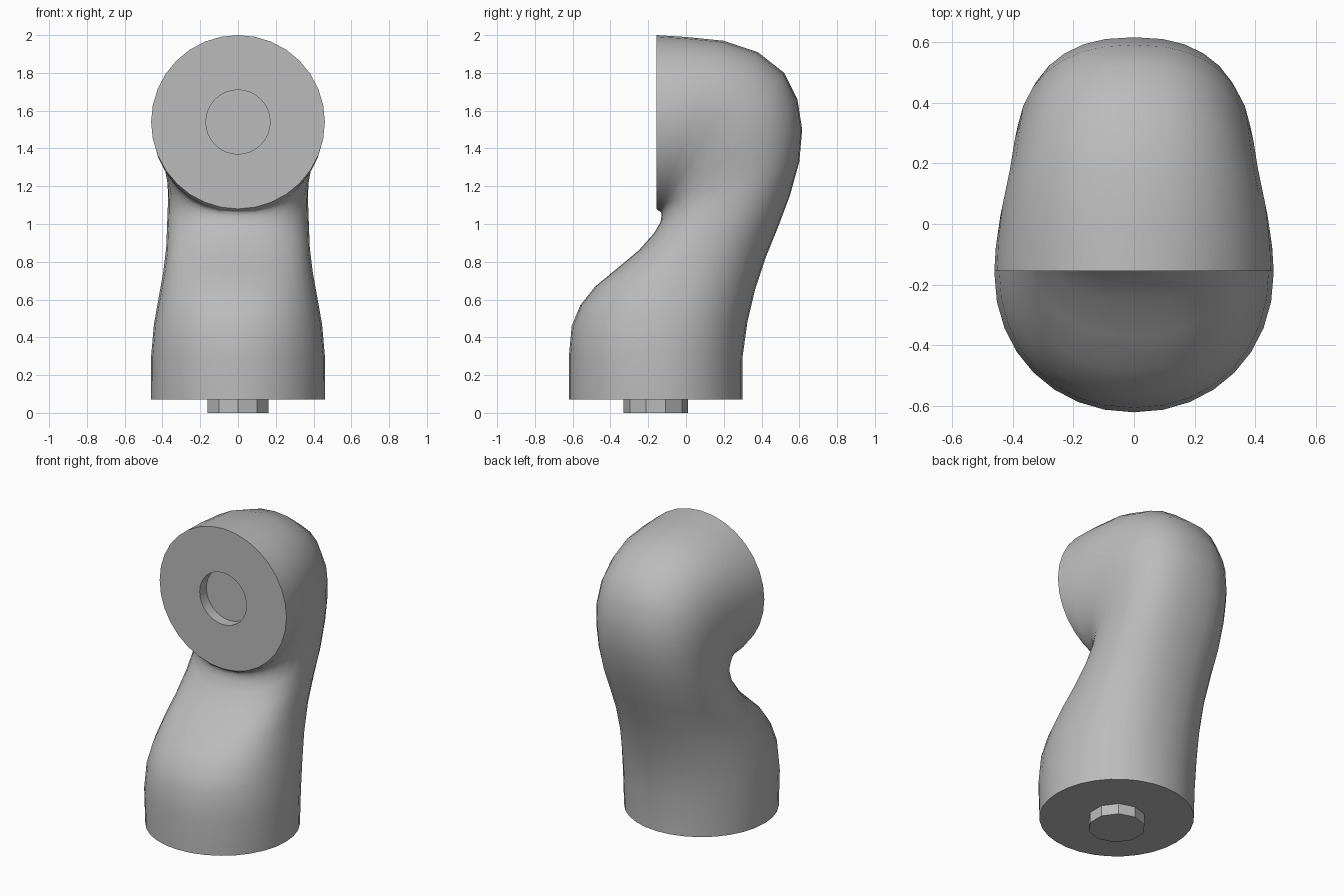
import bpy, bmesh, math
from mathutils import Vector

cube = bpy.data.objects.get("Cube")
if cube:
    bpy.data.objects.remove(cube, do_unlink=True)

grey = bpy.data.materials.new("plain grey")
grey.use_nodes = True
colour = (0.5, 0.5, 0.5, 1)
grey.diffuse_color = colour
grey.node_tree.nodes["Principled BSDF"].inputs["Base Color"].default_value = colour

SIDES = 32


def loft(name, rings, sides=SIDES):
    """Skin rings given as (front y, front z, back y, back z, half width, squareness)."""
    bm = bmesh.new()
    loops = []
    for fy, fz, by, bz, width, power in rings:
        front, back = Vector((0, fy, fz)), Vector((0, by, bz))
        middle, reach = (front + back) / 2, (front - back) / 2
        loop = []
        for k in range(sides):
            a = math.tau * k / sides
            c, s = math.cos(a), math.sin(a)
            along = math.copysign(abs(c) ** (2 / power), c)
            across = math.copysign(abs(s) ** (2 / power), s)
            loop.append(bm.verts.new(middle + reach * along + Vector((width * across, 0, 0))))
        loops.append(loop)
    for low, high in zip(loops, loops[1:]):
        for k in range(sides):
            n = (k + 1) % sides
            bm.faces.new((low[k], low[n], high[n], high[k]))
    bm.faces.new(loops[0])
    bm.faces.new(loops[-1])
    bmesh.ops.recalc_face_normals(bm, faces=bm.faces)
    mesh = bpy.data.meshes.new(name)
    bm.to_mesh(mesh)
    bm.free()
    obj = bpy.data.objects.new(name, mesh)
    bpy.context.collection.objects.link(obj)
    mesh.materials.append(grey)
    bpy.ops.object.select_all(action="DESELECT")
    obj.select_set(True)
    bpy.context.view_layer.objects.active = obj
    bpy.ops.object.shade_smooth_by_angle(angle=math.radians(35))
    return obj


# Bent limb: straight cuff, leaning middle, then a turn to the front disc
sections = [
    (-.62, .07, .30, .07, .46),
    (-.62, .30, .30, .30, .46),
    (-.605, .46, .325, .48, .445),
    (-.56, .57, .365, .65, .42),
    (-.48, .67, .425, .83, .395),
    (-.37, .76, .49, .99, .38),
    (-.25, .86, .55, 1.15, .375),
    (-.17, .95, .60, 1.33, .37),
    (-.135, 1.01, .615, 1.5, .375),
    (-.13, 1.04, .59, 1.66, .39),
    (-.13, 1.055, .52, 1.80, .40),
    (-.135, 1.065, .38, 1.91, .415),
    (-.145, 1.07, .20, 1.97, .44),
    (-.15, 1.075, 0, 1.99, .455),
    (-.155, 1.08, -.155, 2.0, .46),
]
last = len(sections) - 1
body = [s + (2 + 0.4 * math.sin(math.pi * i / last),) for i, s in enumerate(sections)]

# Round socket sunk into the front disc
for y in (-.155, -.085):
    body.append((y, 1.37, y, 1.71, .17, 2))
loft("bent_limb", body)

# Short peg under the cuff
loft("bottom_peg", [(-.33, z, .01, z, .17, 2) for z in (0, .08)], 10)
